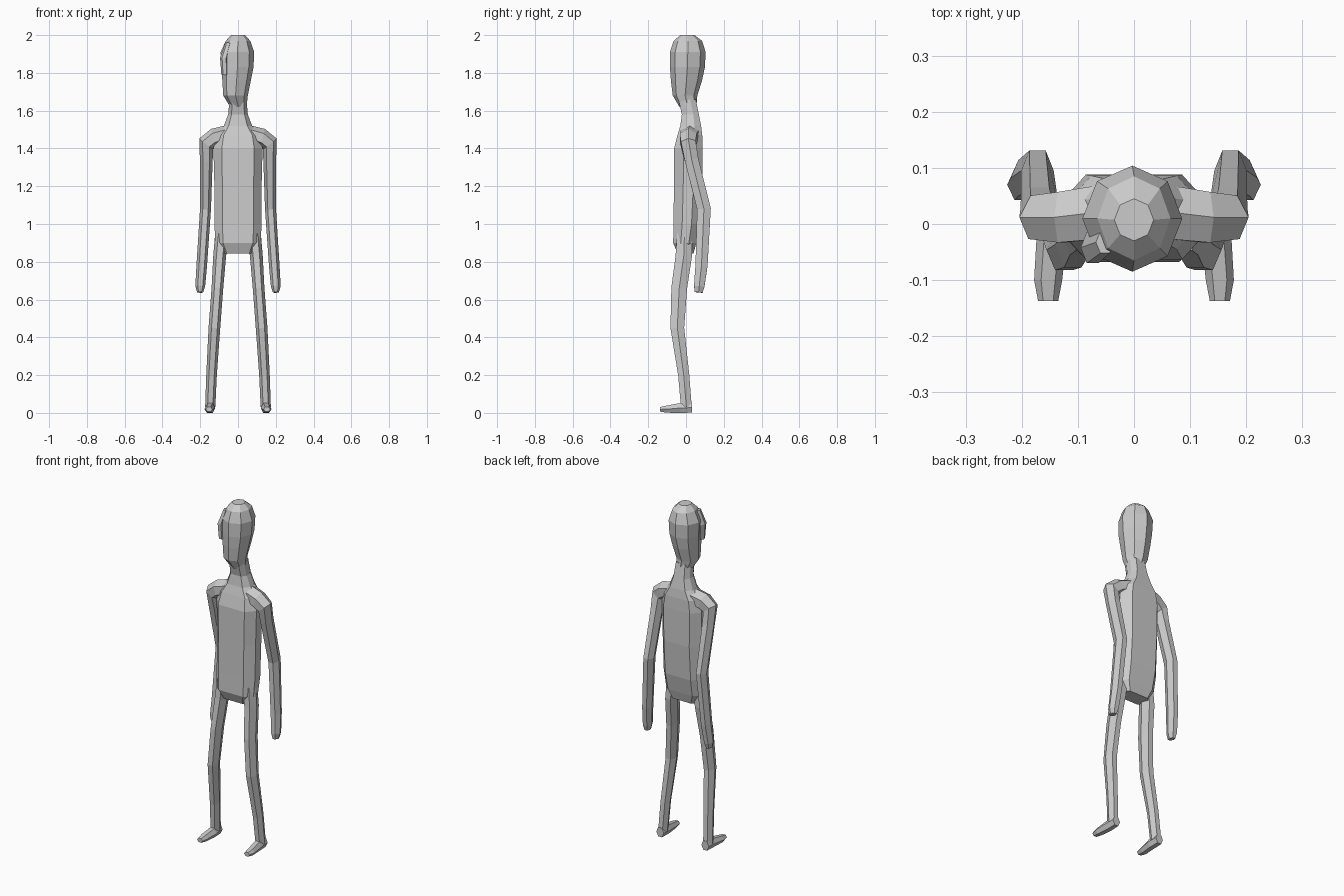
import bpy, bmesh, math
from mathutils import Vector


def polygon(sides, turn=0.0):
    return [(math.cos(2 * math.pi * (i + turn) / sides),
             math.sin(2 * math.pi * (i + turn) / sides)) for i in range(sides)]


def loft(name, rings, section, mirror=False):
    """rings: (centre, normal, side axis, radius along side axis, other radius)"""
    bm = bmesh.new()
    loops = []
    for c, n, ref, ru, rv in rings:
        n = Vector(n).normalized()
        u = Vector(ref)
        u = (u - n * u.dot(n)).normalized()
        v = n.cross(u)
        loops.append([bm.verts.new(Vector(c) + u * a * ru + v * b * rv)
                      for a, b in section])
    k = len(section)
    for lo, hi in zip(loops, loops[1:]):
        for i in range(k):
            j = (i + 1) % k
            bm.faces.new((lo[i], lo[j], hi[j], hi[i]))
    bm.faces.new(loops[0][::-1])
    bm.faces.new(loops[-1])
    bmesh.ops.recalc_face_normals(bm, faces=bm.faces)
    me = bpy.data.meshes.new(name)
    bm.to_mesh(me)
    bm.free()
    ob = bpy.data.objects.new(name, me)
    bpy.context.collection.objects.link(ob)
    if mirror:
        pivot = ob.modifiers.new("mirror", 'MIRROR')
        pivot.use_axis[0] = True
    return ob


def upright(rows):
    """rows: (z, left x, right x, front y, back y) as horizontal rings"""
    return [(((l + r) / 2, (f + b) / 2, z), (0, 0, 1), (1, 0, 0),
             (r - l) / 2, (b - f) / 2) for z, l, r, f, b in rows]


X, Y = (1, 0, 0), (0, 1, 0)

# Torso and neck, with a boxy eight-sided section
boxy = [(1, -.35), (1, .35), (.66, 1), (-.66, 1),
        (-1, .35), (-1, -.35), (-.66, -1), (.66, -1)]
loft("torso", upright([
    (0.845, -.09, .09, -.045, .04),
    (0.90, -.12, .12, -.068, .055),
    (1.00, -.125, .125, -.066, .075),
    (1.20, -.125, .125, -.064, .088),
    (1.40, -.13, .13, -.063, .088),
    (1.47, -.115, .115, -.045, .086),
    (1.52, -.075, .075, -.03, .08),
    (1.58, -.052, .052, -.022, .068),
    (1.66, -.045, .045, -.04, .052)]), boxy)

# Head, with ridges at centre front and back
loft("head", upright([
    (1.62, -.042, .045, -.035, .055),
    (1.68, -.078, .052, -.07, .06),
    (1.76, -.083, .068, -.08, .085),
    (1.83, -.088, .082, -.085, .10),
    (1.91, -.092, .086, -.085, .104),
    (1.97, -.065, .065, -.065, .085),
    (2.00, -.035, .035, -.03, .045)]), polygon(8))

# Small lock at one side of the face
loft("side_lock", upright([
    (1.79, -.088, -.052, -.068, -.02),
    (1.88, -.095, -.052, -.074, -.01),
    (1.96, -.068, -.035, -.055, -.01)]), polygon(6))

# Arms, from inside the shoulder down to the hand
loft("arms", [
    ((.07, .02, 1.475), (1, 0, -.1), Y, .055, .045),
    ((.13, .012, 1.455), (1, 0, -.25), Y, .052, .05),
    ((.168, .012, 1.425), (.7, .1, -.9), Y, .045, .046),
    ((.168, .03, 1.34), (0, .25, -1), Y, .042, .034),
    ((.172, .095, 1.08), (.05, .08, -1), Y, .042, .029),
    ((.192, .082, .78), (.06, -.1, -1), Y, .037, .028),
    ((.200, .070, .67), (.06, -.1, -1), Y, .032, .026),
    ((.201, .067, .638), (.06, -.1, -1), Y, .024, .016)],
    polygon(6, .5), True)

# Legs
loft("legs", [
    ((.085, -.008, .95), (0, 0, -1), X, .036, .045),
    ((.097, -.012, .83), (0, -.1, -1), X, .034, .050),
    ((.109, -.036, .66), (0, -.1, -1), X, .031, .048),
    ((.125, -.046, .45), (0, .03, -1), X, .031, .042),
    ((.140, -.012, .20), (0, .1, -1), X, .028, .034),
    ((.147, .002, .03), (0, 0, -1), X, .027, .033)],
    polygon(6), True)

# Feet, from heel to toe
loft("feet", [
    ((.147, .032, .028), Y, X, .024, .031),
    ((.147, -.03, .026), Y, X, .027, .030),
    ((.153, -.10, .020), Y, X, .025, .022),
    ((.153, -.137, .019), Y, X, .018, .014)],
    polygon(6), True)
